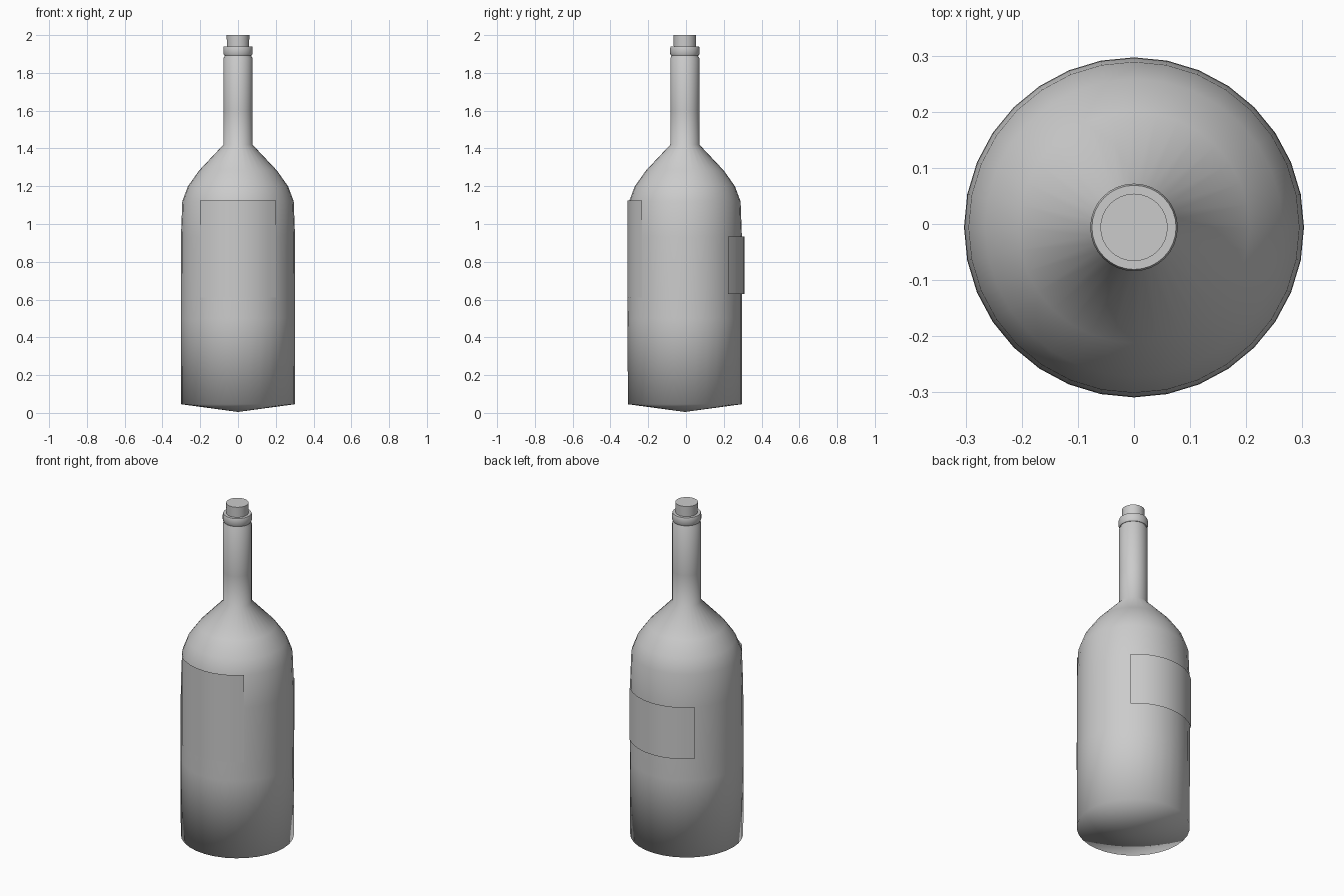
import bpy, bmesh, math

if "Cube" in bpy.data.objects:
    bpy.data.objects.remove(bpy.data.objects["Cube"])

CY = -0.006   # the bottle axis sits slightly forward of the back label


def finish(name, bm, angle):
    bmesh.ops.remove_doubles(bm, verts=bm.verts, dist=1e-5)
    me = bpy.data.meshes.new(name)
    bm.to_mesh(me)
    bm.free()
    ob = bpy.data.objects.new(name, me)
    bpy.context.collection.objects.link(ob)
    bpy.ops.object.select_all(action='DESELECT')
    ob.select_set(True)
    bpy.context.view_layer.objects.active = ob
    bpy.ops.object.shade_smooth_by_angle(angle=math.radians(angle))
    return ob


def lathe(name, profile, angle=40, sides=32, closed=False):
    """Spin an (r, z) profile about the bottle axis."""
    bm = bmesh.new()
    pts = [bm.verts.new((r, CY, z)) for r, z in profile]
    pairs = list(zip(pts, pts[1:]))
    if closed:
        pairs.append((pts[-1], pts[0]))
    edges = [bm.edges.new(p) for p in pairs]
    bmesh.ops.spin(bm, geom=pts + edges, cent=(0, CY, 0), axis=(0, 0, 1),
                   angle=math.tau, steps=sides, use_duplicate=False)
    bmesh.ops.remove_doubles(bm, verts=bm.verts, dist=1e-5)
    bmesh.ops.recalc_face_normals(bm, faces=bm.faces)
    return finish(name, bm, angle)


def label(name, radius, half_angle, centre_y, facing, z0, z1, steps=8):
    """Curved paper sheet; facing is -1 for front and 1 for back."""
    bm = bmesh.new()
    rows = []
    for i in range(steps + 1):
        a = math.radians(half_angle) * (2 * i / steps - 1)
        x = -facing * radius * math.sin(a)
        y = centre_y + facing * radius * math.cos(a)
        rows.append([bm.verts.new((x, y, z)) for z in (z0, z1)])
    for p, q in zip(rows, rows[1:]):
        bm.faces.new((p[0], q[0], q[1], p[1]))
    return finish(name, bm, 40)


# Glass body with pointed base, curved shoulder and straight neck
lathe("bottle_body", [
    (0, 0.005), (0.302, 0.046), (0.303, 0.5), (0.302, 0.93), (0.295, 1.12),
    (0.265, 1.2), (0.206, 1.283), (0.077, 1.42), (0.077, 1.6),
    (0.077, 1.878), (0.07, 1.889), (0.07, 1.935), (0, 1.935)], angle=89)

# Raised collar around the mouth
lathe("neck_collar", [
    (0.055, 1.892), (0.073, 1.892), (0.078, 1.902), (0.078, 1.93),
    (0.075, 1.94), (0.055, 1.94)], angle=50, closed=True)

# Cork stopper
lathe("cork", [(0, 1.9), (0.058, 1.9), (0.06, 2.0), (0, 2.0)])

# Paper labels
label("front_label", 0.3045, 41.5, CY, -1, 0.61, 1.125)
label("back_label", 0.298, 45, 0.012, 1, 0.63, 0.935)
